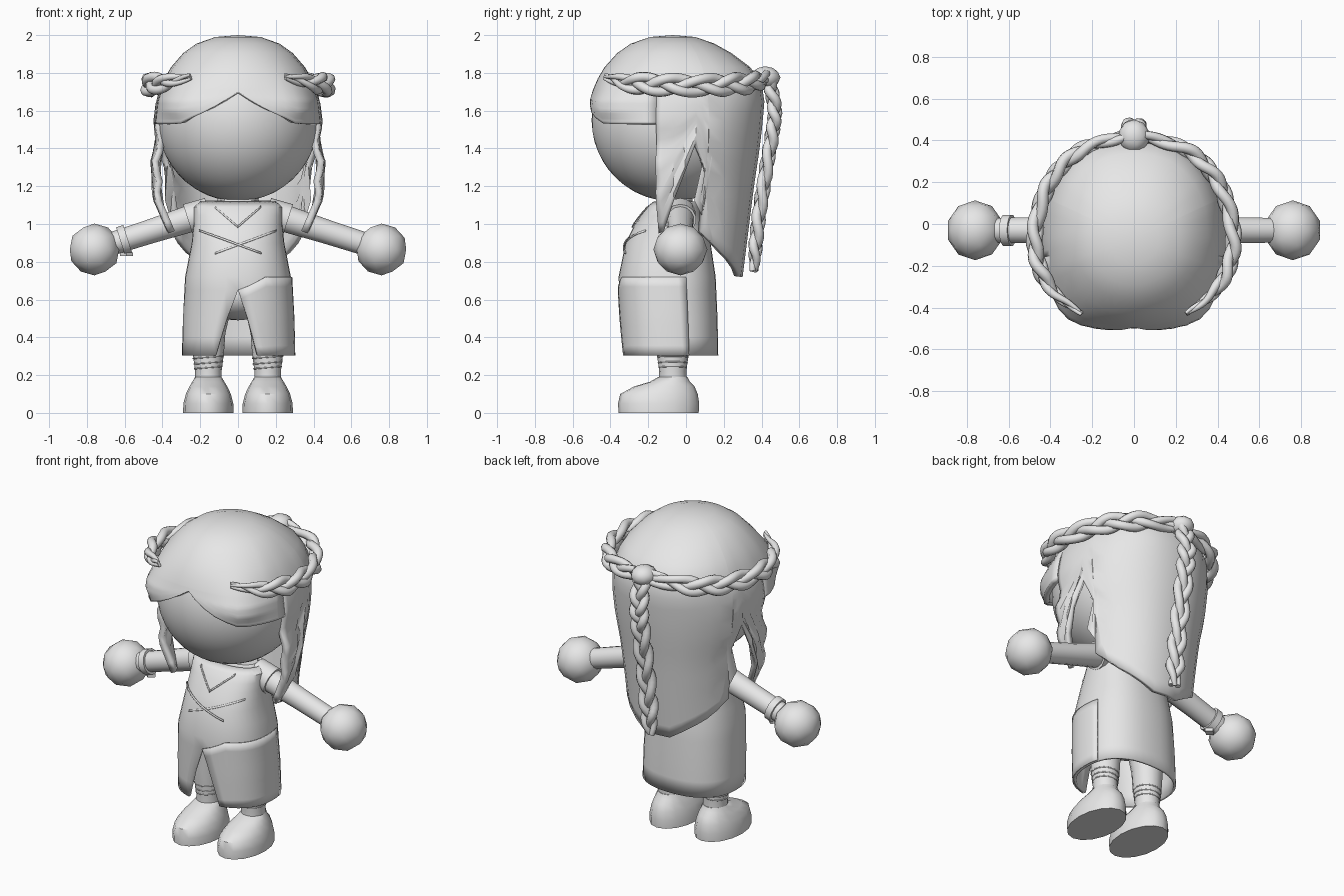
import bpy, bmesh, math
from mathutils import Vector, Matrix

if "Cube" in bpy.data.objects:
    bpy.data.objects.remove(bpy.data.objects["Cube"])

clay = bpy.data.materials.new("light_grey")
clay.diffuse_color = (0.8, 0.8, 0.8, 1)
clay.use_nodes = True
clay.node_tree.nodes["Principled BSDF"].inputs["Base Color"].default_value = clay.diffuse_color
PI = math.pi


def lerp_table(table, x):
    """Linear lookup in a table of (key, values...) sorted by descending key."""
    if x >= table[0][0]:
        return table[0][1:]
    for a, b in zip(table, table[1:]):
        if x >= b[0]:
            f = (a[0] - x) / (a[0] - b[0])
            return [p + (q - p) * f for p, q in zip(a[1:], b[1:])]
    return table[-1][1:]


def finish(ob, angle=35):
    ob.data.materials.clear()
    ob.data.materials.append(clay)
    bpy.ops.object.select_all(action='DESELECT')
    ob.select_set(True)
    bpy.context.view_layer.objects.active = ob
    bpy.ops.object.shade_smooth_by_angle(angle=math.radians(angle))
    return ob


def from_bm(name, bm, angle=35, thick=0):
    bmesh.ops.remove_doubles(bm, verts=bm.verts, dist=0.0005)
    me = bpy.data.meshes.new(name)
    bm.to_mesh(me)
    bm.free()
    ob = bpy.data.objects.new(name, me)
    bpy.context.collection.objects.link(ob)
    if thick:
        m = ob.modifiers.new("thickness", 'SOLIDIFY')
        m.thickness, m.offset = thick, -1
    return finish(ob, angle)


def grid(bm, cols):
    """Skin a list of point columns (running top to bottom, left to right)."""
    vs = [[bm.verts.new(p) for p in c] for c in cols]
    for a, b in zip(vs, vs[1:]):
        for j in range(len(a) - 1):
            bm.faces.new((a[j], a[j + 1], b[j + 1], b[j]))


def loft(name, rings, n=20, angle=35, tf=None):
    """Closed solid through elliptical rings (z, cx, cy, rx, ry), top to bottom."""
    bm = bmesh.new()
    grid(bm, [[(cx + rx * math.sin(2 * PI * i / n), cy - ry * math.cos(2 * PI * i / n), z)
               for z, cx, cy, rx, ry in rings] for i in range(n + 1)])
    bmesh.ops.remove_doubles(bm, verts=bm.verts, dist=0.0005)
    bmesh.ops.holes_fill(bm, edges=[e for e in bm.edges if e.is_boundary])
    if tf:
        bm.transform(tf)
    return from_bm(name, bm, angle)


def ball(name, loc, scale, sub=3, angle=35):
    bm = bmesh.new()
    bmesh.ops.create_icosphere(bm, subdivisions=sub, radius=1)
    bm.transform(Matrix.Translation(loc) @ Matrix.Diagonal((*scale, 1)))
    return from_bm(name, bm, angle)


def tube(name, paths, r, closed=False):
    """Round cords along point lists; each point may carry a radius factor."""
    cu = bpy.data.curves.new(name, 'CURVE')
    cu.dimensions, cu.bevel_depth, cu.bevel_resolution, cu.use_fill_caps = '3D', r, 2, True
    for pts in paths:
        sp = cu.splines.new('POLY')
        sp.points.add(len(pts) - 1)
        sp.use_cyclic_u = closed
        for q, (p, f) in zip(sp.points, pts):
            q.co, q.radius = (*p, 1), f
    ob = bpy.data.objects.new(name, cu)
    bpy.context.collection.objects.link(ob)
    bpy.ops.object.select_all(action='DESELECT')
    ob.select_set(True)
    bpy.context.view_layer.objects.active = ob
    bpy.ops.object.convert(target='MESH')
    return finish(bpy.context.object, 50)


def braid(name, keys, wide, turns, amp, r, taper):
    """Three strands woven around a smoothed path; wide = main weaving axis."""
    k = [Vector(p) for p in keys]
    k = [2 * k[0] - k[1]] + k + [2 * k[-1] - k[-2]]
    path = []
    for a, b, c, d in zip(k, k[1:], k[2:], k[3:]):
        for i in range(10):
            t = i / 10
            path.append(0.5 * (2 * b + (c - a) * t + (2 * a - 5 * b + 4 * c - d) * t * t
                               + (3 * b - a - 3 * c + d) * t ** 3))
    path.append(k[-2])
    strands = []
    for s in range(3):
        pts = []
        for i, p in enumerate(path):
            t = i / (len(path) - 1)
            tan = path[min(i + 1, len(path) - 1)] - path[max(i - 1, 0)]
            side = tan.cross(Vector(wide)).normalized()
            ph = 2 * PI * (turns * t + s / 3)
            f = taper(t)
            pts.append((p + f * amp * (Vector(wide) * math.sin(ph) + side * 0.4 * math.sin(2 * ph)), f))
        strands.append(pts)
    return tube(name, strands, r)


# head and neck
ball("head", (0, -0.07, 1.55), (0.425, 0.43, 0.43), 4)
loft("neck", [(1.2, 0, -0.06, 0.1, 0.09), (1.05, 0, -0.06, 0.12, 0.1)])

# hair: dome, fringe with centre notch, side locks and long back fall
HAIR = [(2.0, 0, 0), (1.99, 0.12, 0.12), (1.955, 0.22, 0.22), (1.905, 0.29, 0.31), (1.83, 0.355, 0.41),
        (1.75, 0.40, 0.47), (1.65, 0.435, 0.485), (1.53, 0.45, 0.475), (1.4, 0.44, 0.46), (1.2, 0.4, 0.43),
        (1.0, 0.38, 0.405), (0.72, 0.365, 0.37)]
LOCK = [(1.53, 0.45), (1.42, 0.425), (1.32, 0.47), (1.22, 0.44), (1.15, 0.46), (0.94, 0.37)]
HEM = [(PI, 0.72), (2.9, 0.72), (2.32, 0.85), (2.01, 0.96), (2.0, 1.27), (1.85, 1.43), (1.44, 0.96), (1.37, 0.95)]
FRINGE = [(1.37, 1.53), (0.70, 1.53), (0.35, 1.6), (0, 1.7)]


def hair_pt(th, z):
    a = min(abs(th), 2 * PI - abs(th))
    side, rear = lerp_table(HAIR, z)
    f = min(1, max(0, (a - 1.75) / 0.9))
    r = lerp_table(LOCK, z)[0] if a < 1.8 and z < 1.53 else side + (rear - side) * f
    if 1.95 < a < 2.2 and z < 1.27:  # jagged rear edge
        th += (1 if th < PI else -1) * 0.07 * math.sin(z * 32)
    if a < 1.37:  # swept fringe bulges at both front corners
        r += 0.05 * math.exp(-((a - 0.72) / 0.33) ** 2) * min(1, max(0, (1.85 - z) / 0.2)) * min(1, max(0.4, (z - 1.5) / 0.1))
        r += 0.008 * min(1, (2 - z) / 0.2)
    return (r * math.sin(th), -0.07 - r * math.cos(th), z)


def hair_col(th, hem):
    top = [2.0, 1.99, 1.955, 1.905, 1.83, 1.77, 1.72]
    zb = lerp_table(hem, min(abs(th), 2 * PI - abs(th)))[0]
    return [hair_pt(th, z) for z in top + [1.72 + (zb - 1.72) * j / 14 for j in range(1, 15)]]


half = [1.37, 1.44, 1.58, 1.71, 1.85, 1.93, 2.0, 2.01, 2.19, 2.32, 2.5, 2.7, 2.9]
back = half + [PI] + [2 * PI - a for a in reversed(half)]
bm = bmesh.new()
grid(bm, [hair_col(1.37 * i / 10, FRINGE) for i in range(-10, 11)])
grid(bm, [hair_col(a, HEM) for a in back])
from_bm("hair", bm, 30, 0.035)

# braided band around the head, knot and hanging braid
BAND = [(0.25, -0.43, 1.78), (0.38, -0.33, 1.75), (0.455, -0.2, 1.74), (0.475, -0.05, 1.735),
        (0.435, 0.13, 1.735), (0.36, 0.26, 1.74), (0.24, 0.36, 1.75), (0.05, 0.42, 1.77)]
for sx, nm in ((1, "right"), (-1, "left")):
    braid("band_braid_" + nm, [(sx * x, y, z) for x, y, z in BAND], (0, 0, 1), 2.2, 0.038, 0.027,
          lambda t: min(1, 0.3 + 3 * t, 0.75 + 1.5 * (1 - t)))
ball("braid_knot", (0, 0.42, 1.775), (0.075, 0.08, 0.06), 2)
braid("hanging_braid", [(0, 0.44, 1.76), (0, 0.47, 1.6), (0, 0.452, 1.45), (0, 0.41, 1.2), (0, 0.375, 0.95),
                        (0, 0.36, 0.75)], (1, 0, 0), 2.5, 0.036, 0.026, lambda t: min(1, 0.6 + 3 * (1 - t)))

# robe: z -> half width, half depth, centre y
ROBE = [(1.12, 0.2, 0.11, -0.06), (1.09, 0.235, 0.14, -0.07), (1.0, 0.235, 0.185, -0.085), (0.9, 0.245, 0.225, -0.095),
        (0.72, 0.28, 0.257, -0.1), (0.5, 0.292, 0.257, -0.09), (0.3, 0.297, 0.253, -0.082)]


def robe_pt(th, z, off=0.0):
    rx, ry, cy = lerp_table(ROBE, z)
    s, c = math.sin(th), math.cos(th)
    sq = lambda v: math.copysign(abs(v) ** 0.85, v)
    return Vector(((rx + off) * sq(s), cy - (ry + off) * sq(c), z))


def slit(z):
    return max(0, 0.65 - z) / 0.35


ZS = [1.12, 1.09, 1.045, 1.0, 0.95, 0.9, 0.81, 0.72, 0.65, 0.5, 0.4, 0.305]
bm = bmesh.new()
grid(bm, [[robe_pt(0.29 * slit(z) + i / 36 * (2 * PI - 0.64 * slit(z)), z) for z in ZS] for i in range(37)])
from_bm("robe", bm, 40, 0.015)
loft("robe_top", [(1.125, 0, -0.06, 0.17, 0.09), (1.1, 0, -0.06, 0.19, 0.1)], 24)

# overlapping skirt flap on the right side
bm = bmesh.new()
cols = []
for i in range(13):
    zt = 0.65 + 0.07 * min(1, i / 3)
    zs = [zt + (0.305 - zt) * j / 8 for j in range(9)]
    cols.append([robe_pt(0.29 * slit(z) + i / 12 * (1.9 - 0.29 * slit(z)), z, 0.007) for z in zs])
grid(bm, cols)
from_bm("skirt_flap", bm, 40, 0.007)


# collar and crossed ties lying on the robe
def strip(name, a, b, w):
    cols = []
    for i in range(9):
        x, z = (a[0] + (b[0] - a[0]) * i / 8, a[1] + (b[1] - a[1]) * i / 8)
        rx = lerp_table(ROBE, z)[0]
        th = math.asin(math.copysign(min(1, abs(x / rx)) ** (1 / 0.85), x))
        cols.append([robe_pt(th, z + w / 2, 0.004), robe_pt(th, z - w / 2, 0.004)])
    bm = bmesh.new()
    grid(bm, cols)
    from_bm(name, bm, 40, 0.006)


for sx, nm in ((-1, "left"), (1, "right")):
    strip("collar_" + nm, (sx * 0.12, 1.09), (0, 0.985), 0.01)
    strip("cross_tie_" + nm, (sx * -0.12, 0.845), (sx * 0.2, 0.965), 0.01)

# hips inside the robe
ball("hips", (0, -0.08, 0.62), (0.22, 0.19, 0.13))

for sx, nm in ((-1, "left"), (1, "right")):
    # arm with sleeve cuff at the shoulder
    a, b = Vector((sx * 0.17, -0.03, 1.055)), Vector((sx * 0.70, -0.03, 0.885))
    d = b - a
    aim = Matrix.Translation(a) @ d.to_track_quat('Z', 'Y').to_matrix().to_4x4()
    loft("arm_" + nm, [(d.length, 0, 0, 0.06, 0.06), (0.3, 0, 0, 0.064, 0.064), (0.02, 0, 0, 0.074, 0.074)], 14, tf=aim)
    loft("sleeve_" + nm, [(0.1, 0, 0, 0.084, 0.084), (-0.02, 0, 0, 0.08, 0.08)], 14, tf=aim)
    ball("hand_" + nm, (sx * 0.76, -0.03, 0.865), (0.137, 0.143, 0.137), 2, 40)
    if sx < 0:
        loft("bracelet", [(0.475, 0, 0, 0.076, 0.076), (0.435, 0, 0, 0.076, 0.076)], 14, tf=aim)
        loft("bracelet_tail", [(0.85, -0.59, -0.03, 0.035, 0.03), (0.83, -0.59, -0.03, 0.035, 0.03)], 4)

    # leg and shoe
    x = sx * 0.157
    loft("leg_" + nm, [(0.6, x * 0.8, -0.07, 0.1, 0.1), (0.42, x, -0.07, 0.09, 0.09), (0.32, x, -0.07, 0.083, 0.085),
                       (0.22, x, -0.07, 0.07, 0.072), (0.14, x, -0.07, 0.072, 0.078)], 16)
    loft("shoe_" + nm, [(0.19, x, -0.07, 0.07, 0.078), (0.165, x, -0.085, 0.085, 0.105), (0.14, x, -0.115, 0.1, 0.16),
                        (0.10, x, -0.143, 0.119, 0.205), (0.05, x, -0.145, 0.132, 0.215),
                        (0.0, x, -0.145, 0.134, 0.212)], 16, 45)
    for z in (0.24, 0.265, 0.295):  # ankle wraps
        r = 0.07 + (z - 0.22) * 0.13
        tube("ankle_wrap_%s_%d" % (nm, z * 1000), [[((x + r * math.cos(t * PI / 8), -0.07 + r * math.sin(t * PI / 8),
              z + 0.006 * math.cos(t * PI / 8)), 1) for t in range(16)]], 0.004, True)
